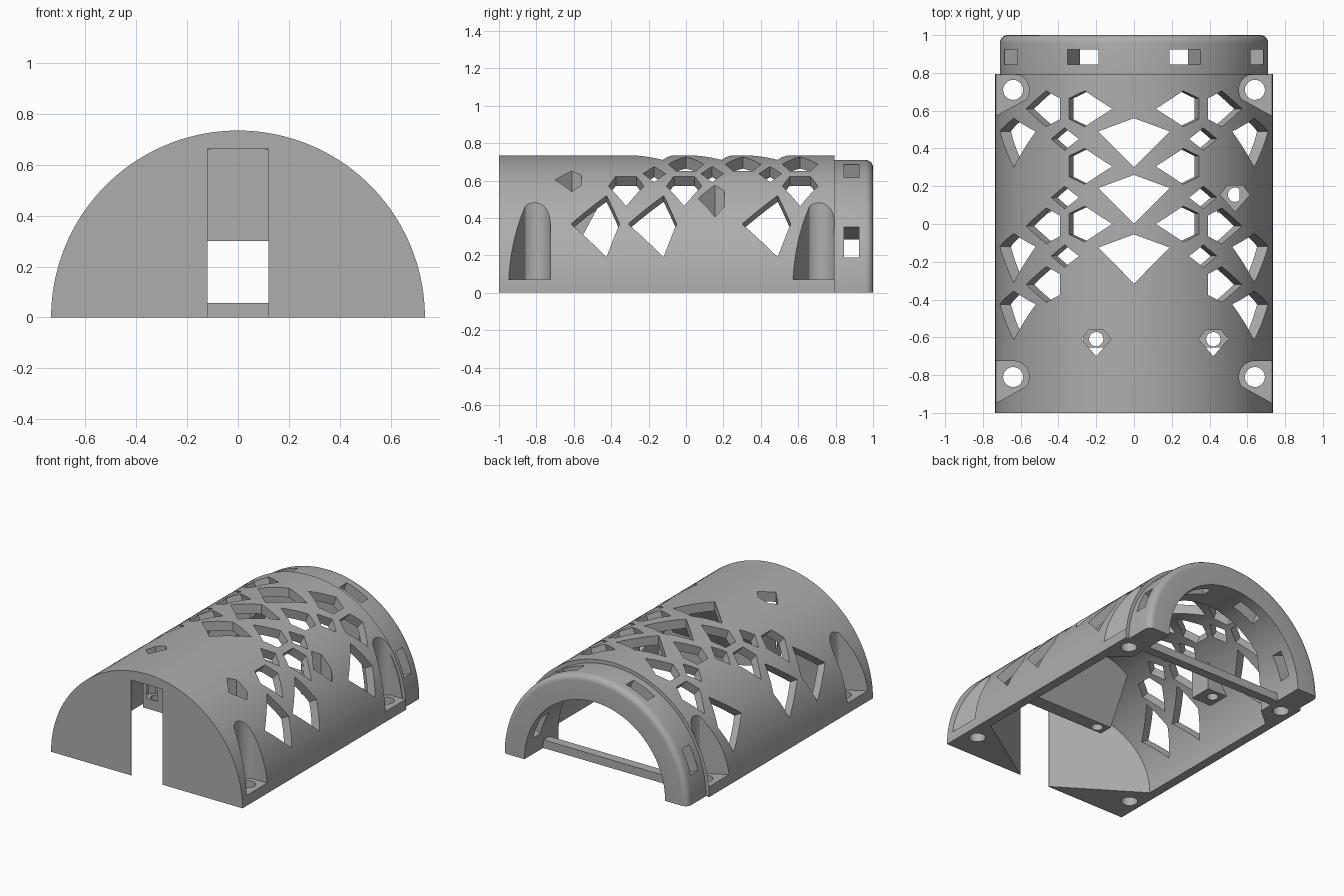
import bpy, bmesh, math
from mathutils import Vector, Matrix

if "Cube" in bpy.data.objects:
    bpy.data.objects.remove(bpy.data.objects["Cube"])

R, RI, LIP, BORE = 0.735, 0.67, 0.71, 0.54
gray = bpy.data.materials.new("plastic_gray")
gray.diffuse_color = (0.42, 0.42, 0.42, 1)
gray.use_nodes = True
gray.node_tree.nodes["Principled BSDF"].inputs["Base Color"].default_value = gray.diffuse_color


def add_prism(bm, pts, depth, matrix):
    """Extrude a 2D outline along local z and place it with a matrix."""
    lo = [bm.verts.new(matrix @ Vector((x, y, depth[0]))) for x, y in pts]
    hi = [bm.verts.new(matrix @ Vector((x, y, depth[1]))) for x, y in pts]
    n = len(pts)
    faces = [bm.faces.new(lo), bm.faces.new(hi)]
    faces += [bm.faces.new((lo[i], lo[(i + 1) % n], hi[(i + 1) % n], hi[i])) for i in range(n)]
    bmesh.ops.recalc_face_normals(bm, faces=faces)


def to_object(bm, name):
    me = bpy.data.meshes.new(name)
    bmesh.ops.recalc_face_normals(bm, faces=bm.faces)
    bm.to_mesh(me)
    bm.free()
    ob = bpy.data.objects.new(name, me)
    bpy.context.collection.objects.link(ob)
    return ob


def prism(name, pts, depth, matrix=Matrix()):
    bm = bmesh.new()
    add_prism(bm, pts, depth, matrix)
    return to_object(bm, name)


def circle(r, n, cx=0, cy=0, a0=0, a1=360):
    steps = n if a1 - a0 == 360 else n + 1
    return [(cx + r * math.cos(math.radians(a0 + (a1 - a0) * i / n)),
             cy + r * math.sin(math.radians(a0 + (a1 - a0) * i / n))) for i in range(steps)]


def boolean(ob, cutter, op='DIFFERENCE', keep=False):
    m = ob.modifiers.new("cut", 'BOOLEAN')
    m.operation, m.object, m.solver, m.use_self = op, cutter, 'EXACT', True
    bpy.context.view_layer.objects.active = ob
    bpy.ops.object.modifier_apply(modifier=m.name)
    if not keep:
        bpy.data.objects.remove(cutter)


def finish(ob):
    ob.data.materials.clear()
    ob.data.materials.append(gray)
    for p in ob.data.polygons:
        p.material_index = 0
    bpy.ops.object.select_all(action='DESELECT')
    ob.select_set(True)
    bpy.context.view_layer.objects.active = ob
    bpy.ops.object.shade_smooth_by_angle(angle=math.radians(30))


def radial(angle):
    """Local x = tangent, local y = length, local z = outward."""
    a = math.radians(angle)
    return Matrix(((math.cos(a), 0, math.sin(a), 0), (0, 1, 0, 0),
                   (-math.sin(a), 0, math.cos(a), 0), (0, 0, 0, 1)))


# local x -> x, local y -> z, local z -> y
ALONG_Y = Matrix(((1, 0, 0, 0), (0, 0, 1, 0), (0, 1, 0, 0), (0, 0, 0, 1)))
# local x -> y, local y -> z, local z -> x
ALONG_X = Matrix(((0, 0, 1, 0), (1, 0, 0, 0), (0, 1, 0, 0), (0, 0, 0, 1)))

# Half-round shell, hollowed with diagonal solid corners
shell = prism("shell", circle(R, 72, a1=180), (-1, 0.795), ALONG_Y)
half = [(0.12, -0.995), (RI, -0.64), (RI, 0.52), (0.42, 0.73)]
plan = half + [(-x, y) for x, y in reversed(half)]
cavity = prism("cavity", plan, (-0.3, 0.9))
boolean(cavity, prism("bore", circle(RI, 144), (-1.2, 1.2), ALONG_Y), 'INTERSECT')
boolean(shell, cavity)
boolean(shell, prism("back_bore", circle(BORE, 144), (0.6, 1.2), ALONG_Y))
boolean(shell, prism("slot", [(-0.12, -1.1), (0.12, -1.1), (0.12, -0.7), (-0.12, -0.7)], (-0.1, 0.662)))

# Lattice windows cut radially
bm = bmesh.new()


def kite(angle, y):
    add_prism(bm, [(0, y), (0.19, y + 0.19), (0, y + 0.26), (-0.19, y + 0.19)], (0.6, 0.85), radial(angle))


def window(angle, y, s, outline):
    add_prism(bm, [(u * s, y + v) for u, v in outline], (0.61, 0.85), radial(angle))


home = [(0.14, 0), (-0.01, 0.095), (-0.1, 0.055), (-0.1, -0.055), (-0.01, -0.095)]
diamond = [(0.085, 0), (0, 0.06), (-0.085, 0), (0, -0.06)]
for y in (0.3, 0, -0.315):
    kite(0, y)
for s in (-1, 1):
    for y in (0.3, -0.31, -0.615):
        kite(60 * s, y)
    for y in (0.61, 0.305, 0):
        window(20 * s, y, -s, home)
    for y in (0.61, -0.01, -0.32):
        window(40 * s, y, s, home)
    for y in (0.45, 0.14, -0.17):
        window(30 * s, y, s, diamond)
boolean(shell, to_object(bm, "windows"))

# Corner screw pockets with through holes
for s in (-1, 1):
    for cy in (-0.81, 0.71):
        pts = [(0.9, cy + 0.06)] + circle(0.085, 14, 0.64, cy, 90, 215) + [(0.735, cy - 0.14), (0.9, cy - 0.23)]
        pts[0] = (0.9, cy + 0.085)
        boolean(shell, prism("pocket", [(x * s, y) for x, y in pts], (0.07, 0.9)))
        boolean(shell, prism("screw_hole", circle(0.053, 24, 0.64 * s, cy), (-0.1, 0.2)))

# Hanging board mounts, clipped to the shell interior
block = [(-0.655, 0.3), (-0.555, 0.3), (-0.33, 0.72), (-0.655, 0.72)]
front_mount = prism("front_mount", block, (-0.27, 0.49), ALONG_X)
mounts = [front_mount]
for s in (-1, 1):
    x = 0.53 * s
    post = [(x - 0.09, 0.06), (x + 0.09, 0.06), (x + 0.09, 0.22), (x - 0.09, 0.22)]
    mounts.append(prism("side_mount", post, (0.31, 0.7)))
for m in mounts:
    boolean(m, prism("clip", circle(RI + 0.012, 144), (-1.2, 1.2), ALONG_Y), 'INTERSECT')

# Screw access pockets through the shell and the mounts
access = [(-0.04, 0.05), (0.04, 0.05), (0.078, 0), (0, -0.09), (-0.078, 0)]
for cx, cy, owner in ((-0.2, -0.61, mounts[0]), (0.42, -0.61, mounts[0]), (0.535, 0.155, mounts[2])):
    pocket = prism("access", [(cx + x, cy + y) for x, y in access], (0.37, 0.95))
    hole = prism("mount_hole", circle(0.038, 24, cx, cy), (0.2, 0.5))
    boolean(shell, pocket, keep=True)
    boolean(owner, pocket)
    boolean(owner, hole)
boolean(mounts[1], prism("mount_hole", circle(0.038, 24, -0.53, 0.155), (0.2, 0.45)))

# Rounded lip at the back with radial slots
profile = [(BORE, 0.79), (LIP, 0.79), (LIP, 0.96)]
profile += [(LIP - 0.04 + r, 0.96 + y) for r, y in reversed(circle(0.04, 5, 0, 0, 0, 90))][::-1][1:]
profile += [(BORE, 1.0)]
bm = bmesh.new()
N = 72
rings = [[bm.verts.new((r * math.cos(math.pi * i / N), y, r * math.sin(math.pi * i / N)))
          for r, y in profile] for i in range(N + 1)]
k = len(profile)
for a, b in zip(rings, rings[1:]):
    for j in range(k):
        bm.faces.new((a[j], a[(j + 1) % k], b[(j + 1) % k], b[j]))
bm.faces.new(rings[0])
bm.faces.new(rings[-1])
lip = to_object(bm, "lip")
bm = bmesh.new()
for angle in (-67.5, -22.5, 22.5, 67.5):
    add_prism(bm, [(-0.088, 0.845), (0.088, 0.845), (0.088, 0.925), (-0.088, 0.925)], (0.45, 0.85), radial(angle))
boolean(lip, to_object(bm, "lip_slots"))

# Low bar joining the two sides at the back
crossbar = prism("crossbar", [(-0.56, 0.73), (0.56, 0.73), (0.56, 0.795), (-0.56, 0.795)], (0, 0.057))

for ob in [shell, lip, crossbar] + mounts:
    finish(ob)
